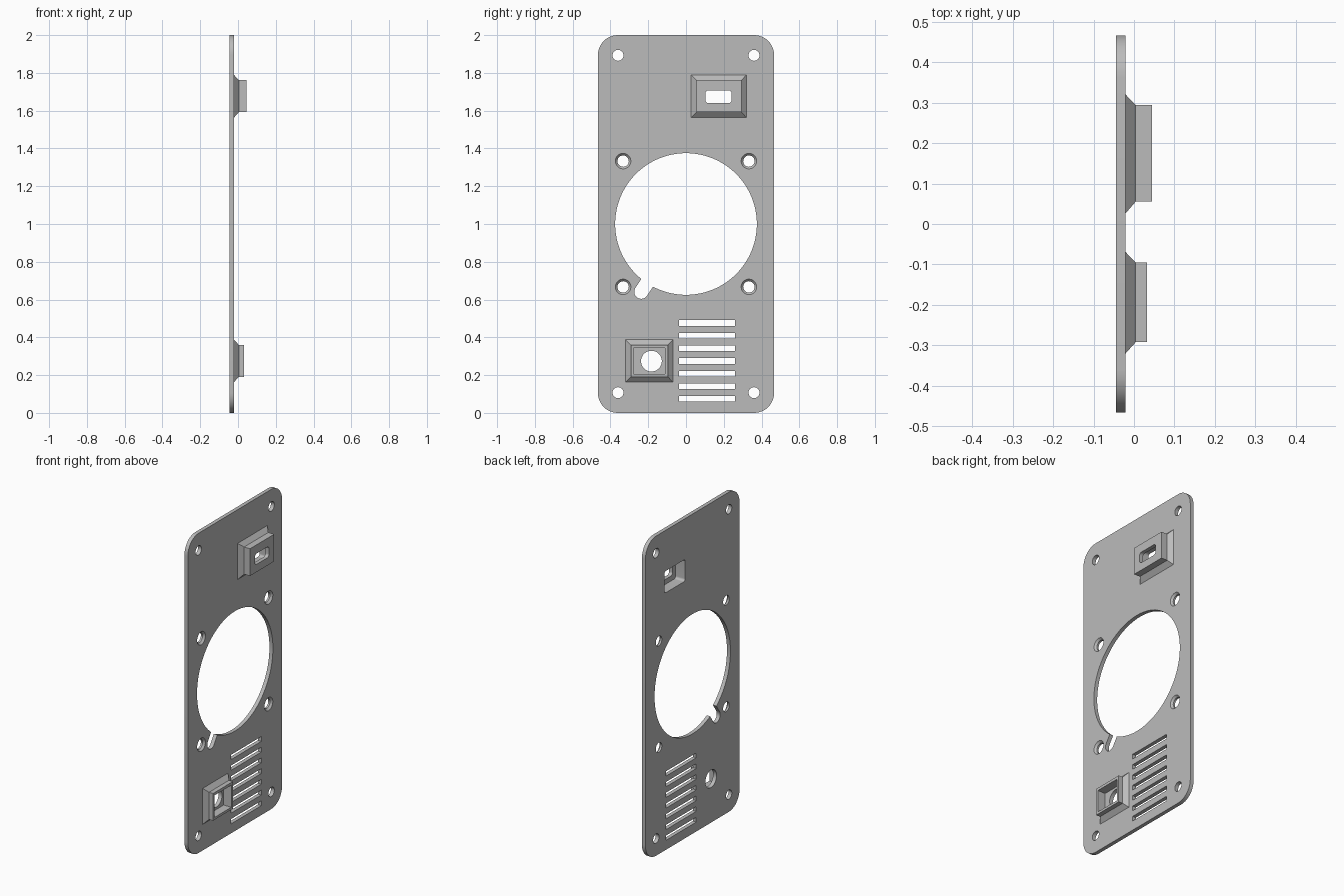
import bpy
import bmesh
from math import cos, sin, pi, atan2, radians

cube = bpy.data.objects.get("Cube")
if cube:
    bpy.data.objects.remove(cube, do_unlink=True)

BACK, FACE = -0.045, -0.021   # the two sides of the sheet
THROUGH = (-0.1, 0.1)         # depth range of a through cut

grey = bpy.data.materials.new("plain grey")
grey.use_nodes = True
grey.diffuse_color = (0.5, 0.5, 0.5, 1)
grey.node_tree.nodes["Principled BSDF"].inputs["Base Color"].default_value = (0.5, 0.5, 0.5, 1)


def arc(cy, cz, r, start, end, steps):
    return [(cy + r * cos(start + (end - start) * i / steps),
             cz + r * sin(start + (end - start) * i / steps)) for i in range(steps + 1)]


def circle(cy, cz, r, steps=48):
    return arc(cy, cz, r, 0, 2 * pi, steps)[:-1]


def rect(y0, y1, z0, z1, r=0.0):
    if r == 0:
        return [(y1, z1), (y0, z1), (y0, z0), (y1, z0)]
    corners = [(y1 - r, z1 - r), (y0 + r, z1 - r), (y0 + r, z0 + r), (y1 - r, z0 + r)]
    return [p for i, (y, z) in enumerate(corners)
            for p in arc(y, z, r, i * pi / 2, (i + 1) * pi / 2, 10)]


def loft(name, *sections):
    """Closed solid through (x, outline) sections."""
    bm = bmesh.new()
    rings = [[bm.verts.new((x, y, z)) for y, z in outline] for x, outline in sections]
    n = len(rings[0])
    for a, b in zip(rings, rings[1:]):
        for i in range(n):
            j = (i + 1) % n
            bm.faces.new((a[i], a[j], b[j], b[i]))
    bm.faces.new(rings[0])
    bm.faces.new(rings[-1])
    bmesh.ops.recalc_face_normals(bm, faces=bm.faces)
    mesh = bpy.data.meshes.new(name)
    bm.to_mesh(mesh)
    bm.free()
    mesh.materials.append(grey)
    ob = bpy.data.objects.new(name, mesh)
    bpy.context.collection.objects.link(ob)
    return ob


def combine(target, tool, operation):
    mod = target.modifiers.new(tool.name, "BOOLEAN")
    mod.operation, mod.solver, mod.object = operation, "EXACT", tool
    bpy.context.view_layer.objects.active = target
    bpy.ops.object.modifier_apply(modifier=mod.name)
    bpy.data.objects.remove(tool, do_unlink=True)


def cut(outline, x0=THROUGH[0], x1=THROUGH[1]):
    combine(panel, loft("cutter", (x0, outline), (x1, outline)), "DIFFERENCE")


# Rounded sheet
sheet = rect(-0.466, 0.466, 0, 2, 0.105)
panel = loft("mounting_panel", (BACK, sheet), (FACE, sheet))


# Raised housings: sloped skirt, then a straight block
def housing(name, base, block, top):
    combine(panel, loft(name, (-0.034, rect(*base)), (FACE, rect(*base)),
                        (0.004, rect(*block)), (top, rect(*block))), "UNION")


housing("port_housing", (0.026, 0.32, 1.563, 1.789), (0.055, 0.294, 1.592, 1.762), 0.045)
housing("jack_housing", (-0.32, -0.069, 0.163, 0.388), (-0.292, -0.095, 0.19, 0.36), 0.032)

# Port: pocket from the back and a rounded slot
cut(rect(0.072, 0.277, 1.609, 1.745, 0.015), x1=0.021)
cut(rect(0.102, 0.242, 1.64, 1.708, 0.018))

# Jack: recess from the face and a round hole
cut(rect(-0.277, -0.112, 0.205, 0.343), x0=FACE)
cut(circle(-0.183, 0.274, 0.055))

# Large opening with a radial notch
cut(circle(0, 1, 0.375, 128))
ny, nz, nr = -0.237, 0.641, 0.037
a = atan2(1 - nz, -ny)
notch = arc(ny, nz, nr, a + pi / 2, a + 3 * pi / 2, 20)
notch += [(y + 0.12 * cos(a), z + 0.12 * sin(a)) for y, z in (notch[-1], notch[0])]
cut(notch)

# Corner holes and countersunk holes around the opening
for sy in (-1, 1):
    for sz in (-1, 1):
        cut(circle(sy * 0.36, 1 + sz * 0.893, 0.029))
        y, z = sy * 0.333, 1 + sz * 0.333
        small, large = circle(y, z, 0.03), circle(y, z, 0.041)
        combine(panel, loft("countersink", (THROUGH[0], small), (-0.033, small),
                            (FACE, large), (THROUGH[1], large)), "DIFFERENCE")

# Vent slots
for i in range(7):
    z = 0.074 + i * 0.067
    cut(rect(-0.037, 0.26, z - 0.015, z + 0.015))

bpy.ops.object.select_all(action="DESELECT")
panel.select_set(True)
bpy.context.view_layer.objects.active = panel
bpy.ops.object.shade_smooth_by_angle(angle=radians(25))
